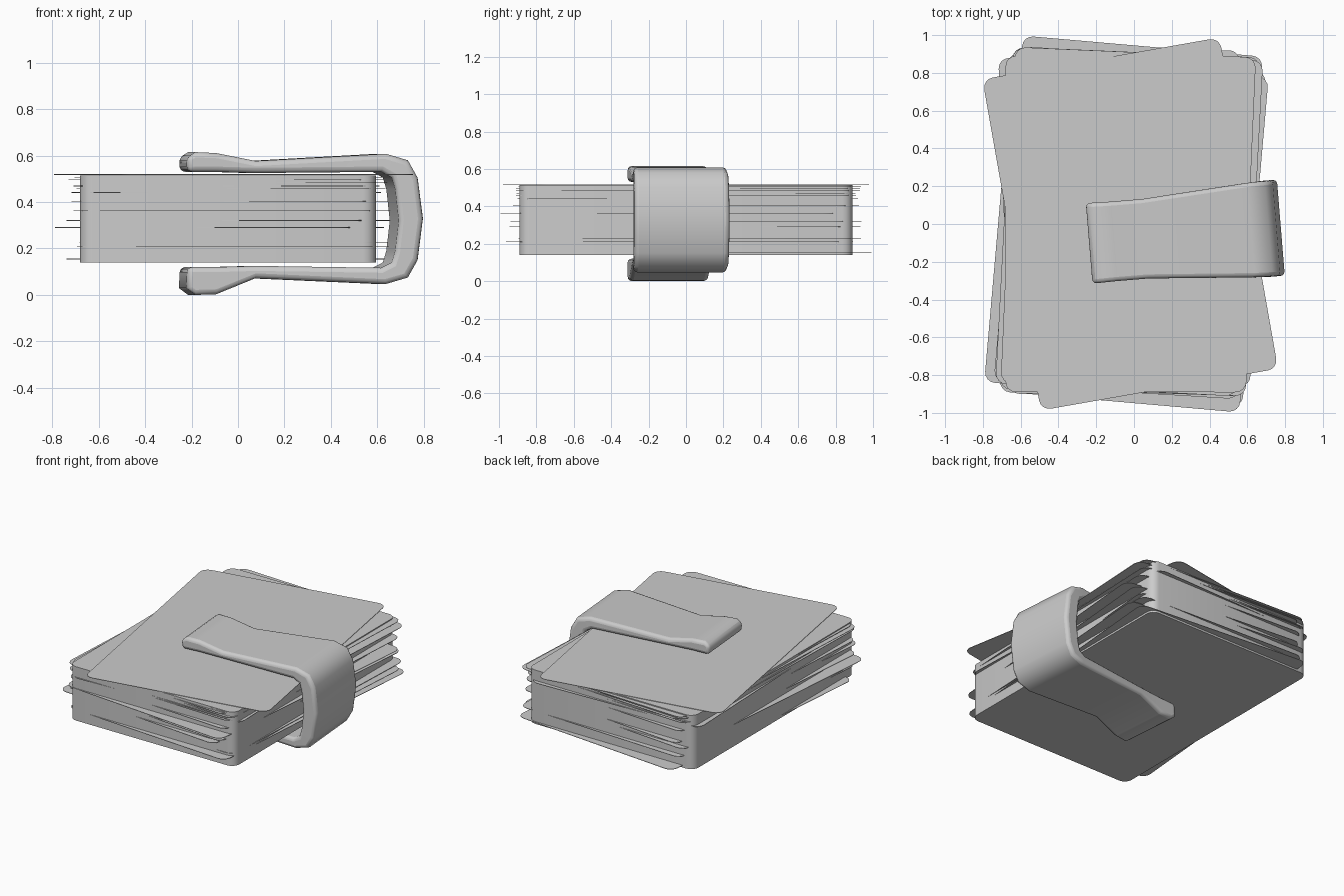
import bpy, bmesh, math
from mathutils import Matrix, Vector

if "Cube" in bpy.data.objects:
    bpy.data.objects.remove(bpy.data.objects["Cube"])


def finish(bm, name):
    bmesh.ops.recalc_face_normals(bm, faces=bm.faces[:])
    me = bpy.data.meshes.new(name)
    bm.to_mesh(me)
    bm.free()
    ob = bpy.data.objects.new(name, me)
    bpy.context.collection.objects.link(ob)
    return ob


def shade(ob, angle):
    bpy.ops.object.select_all(action='DESELECT')
    ob.select_set(True)
    bpy.context.view_layer.objects.active = ob
    bpy.ops.object.shade_smooth_by_angle(angle=math.radians(angle))


def card(name, cx, cy, turn, z0, thick, w=1.275, h=1.78, r=0.055, seg=4):
    """Rounded rectangle slab, turned about z."""
    bm = bmesh.new()
    verts = []
    for i, (sx, sy) in enumerate([(1, 1), (-1, 1), (-1, -1), (1, -1)]):
        for k in range(seg + 1):
            a = math.radians(90 * (i + k / seg))
            verts.append(bm.verts.new((sx * (w / 2 - r) + r * math.cos(a),
                                       sy * (h / 2 - r) + r * math.sin(a), 0)))
    face = bm.faces.new(verts)
    top = bmesh.ops.extrude_face_region(bm, geom=[face])['geom']
    bmesh.ops.translate(bm, vec=(0, 0, thick),
                        verts=[v for v in top if isinstance(v, bmesh.types.BMVert)])
    bm.transform(Matrix.Translation((cx, cy, z0)) @ Matrix.Rotation(math.radians(turn), 4, 'Z'))
    ob = finish(bm, name)
    shade(ob, 35)
    return ob


# Main squared-up stack
card("deck_block", -0.0425, 0, 0, 0.14, 0.375)

# Loose cards sticking out: x, y, turn, z
loose = [
    (-0.03, 0.055, -5, 0.153), (0.0, -0.035, -4, 0.208), (-0.01, 0.02, -2.5, 0.225),
    (-0.08, -0.005, -5, 0.289), (-0.03, 0.0, -5, 0.319), (0.0, -0.055, -5, 0.361),
    (-0.03, 0.0, -3.5, 0.402), (-0.05, 0.01, 2, 0.440), (-0.03, 0.0, -2, 0.458),
    (-0.05, 0.0, -1.5, 0.468), (0.0, 0.01, -3, 0.482), (-0.05, 0.01, -3, 0.495),
    (-0.03, 0.02, -2.5, 0.505), (-0.02, 0.0, 10, 0.517),
]
for i, (x, y, turn, z) in enumerate(loose):
    card(f"loose_card_{i + 1}", x, y, turn, z, 0.003)

# Clip: sections along a U, each (outer x, z, inner x, z, half width)
sections = [
    (-0.24, 0.59, -0.235, 0.53, 0.213), (-0.20, 0.615, -0.20, 0.53, 0.213),
    (-0.11, 0.611, -0.11, 0.53, 0.211), (0.06, 0.577, 0.06, 0.525, 0.211),
    (0.62, 0.608, 0.60, 0.530, 0.250), (0.715, 0.58, 0.645, 0.505, 0.253),
    (0.757, 0.505, 0.66, 0.455, 0.254), (0.78, 0.33, 0.675, 0.32, 0.255),
    (0.757, 0.15, 0.66, 0.19, 0.254), (0.715, 0.075, 0.645, 0.14, 0.253),
    (0.62, 0.047, 0.60, 0.117, 0.250), (0.06, 0.072, 0.06, 0.125, 0.211),
    (-0.11, 0.003, -0.11, 0.12, 0.211), (-0.20, 0.0, -0.20, 0.12, 0.213),
    (-0.24, 0.03, -0.235, 0.12, 0.213),
]
bm = bmesh.new()
rings = [[bm.verts.new(p) for p in ((ox, -w, oz), (ox, w, oz), (ix, w, iz), (ix, -w, iz))]
         for ox, oz, ix, iz, w in sections]
for a, b in zip(rings, rings[1:]):
    for k in range(4):
        n = (k + 1) % 4
        bm.faces.new((a[k], a[n], b[n], b[k]))
bm.faces.new(rings[0])
bm.faces.new(rings[-1])
bm.transform(Matrix.Translation((0, -0.083, 0)) @ Matrix.Rotation(math.radians(4.7), 4, 'Z'))
clip = finish(bm, "clip")
bev = clip.modifiers.new("soft_edges", 'BEVEL')
bev.width = 0.022
bev.segments = 3
bev.limit_method = 'ANGLE'
bev.angle_limit = math.radians(60)
shade(clip, 60)
